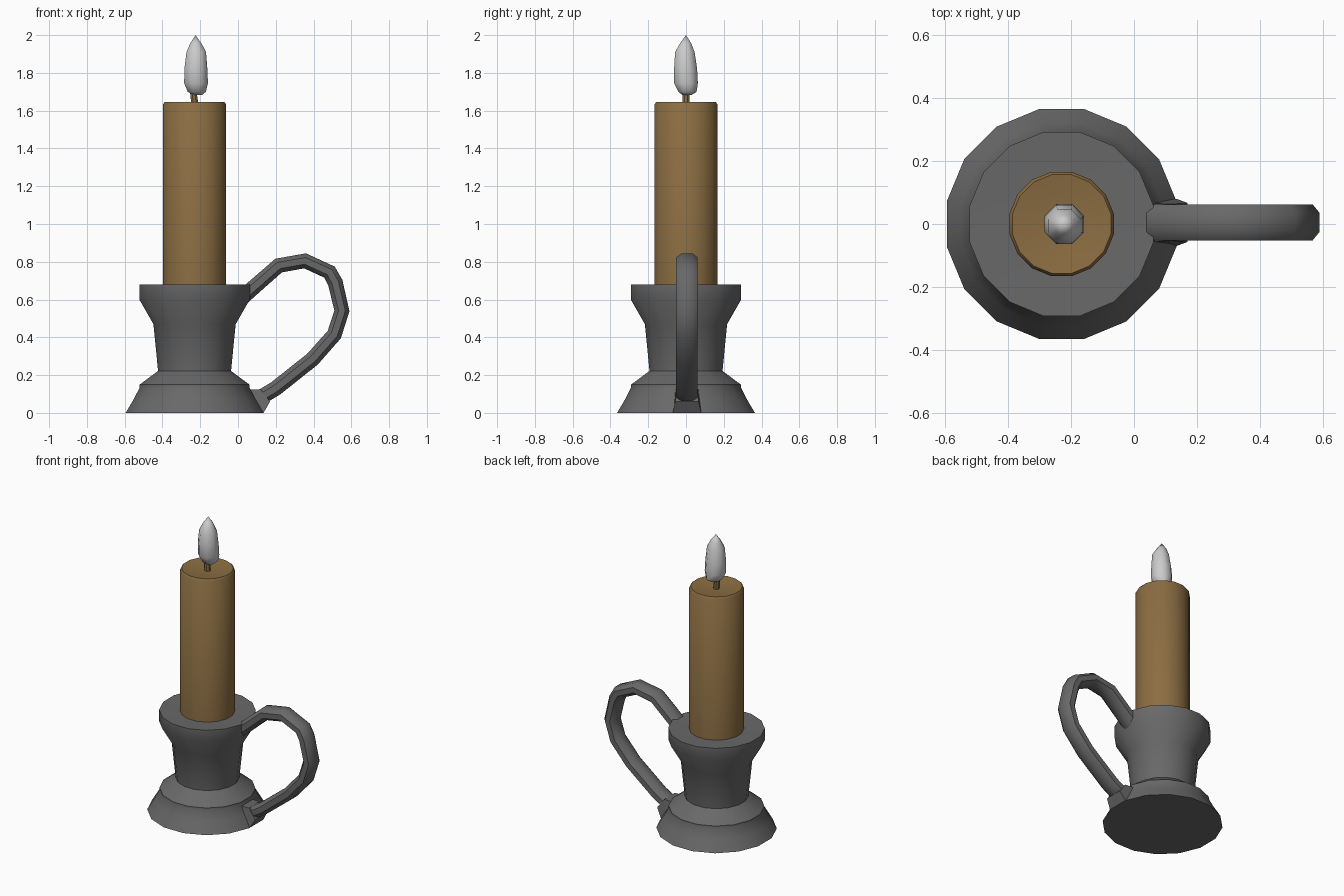
import bpy, bmesh, math
from mathutils import Vector

if "Cube" in bpy.data.objects:
    bpy.data.objects.remove(bpy.data.objects["Cube"])

AX = -0.23  # candle axis


def material(name, rgb):
    m = bpy.data.materials.new(name)
    m.diffuse_color = (*rgb, 1)
    m.use_nodes = True
    m.node_tree.nodes["Principled BSDF"].inputs["Base Color"].default_value = m.diffuse_color
    return m


def loft(name, rings, mat, angle):
    """Skin a list of equal-length point rings and cap both ends."""
    bm = bmesh.new()
    vs = [[bm.verts.new(p) for p in r] for r in rings]
    n = len(vs[0])
    for a, b in zip(vs, vs[1:]):
        for i in range(n):
            j = (i + 1) % n
            bm.faces.new((a[i], a[j], b[j], b[i]))
    bm.faces.new(vs[0][::-1])
    bm.faces.new(vs[-1])
    bmesh.ops.remove_doubles(bm, verts=bm.verts, dist=0.0005)
    bmesh.ops.recalc_face_normals(bm, faces=bm.faces)
    me = bpy.data.meshes.new(name)
    bm.to_mesh(me)
    bm.free()
    ob = bpy.data.objects.new(name, me)
    bpy.context.collection.objects.link(ob)
    me.materials.append(mat)
    bpy.ops.object.select_all(action='DESELECT')
    ob.select_set(True)
    bpy.context.view_layer.objects.active = ob
    bpy.ops.object.shade_smooth_by_angle(angle=math.radians(angle))
    return ob


def ring(r, z, n, x=AX, y=0.0):
    return [(x + r * math.cos((i + .5) * math.tau / n),
             y + r * math.sin((i + .5) * math.tau / n), z) for i in range(n)]


iron = material("iron", (0.14, 0.14, 0.14))
wax = material("wax", (0.26, 0.155, 0.055))
glow = material("glow", (0.6, 0.6, 0.6))

# Turned holder: flared foot, narrow neck, wide cup
holder = [(.372, 0), (.327, .075), (.296, .135), (.296, .15), (.197, .222),
          (.222, .47), (.298, .60), (.298, .68), (.16, .675)]
loft("holder", [ring(r, z, 16) for r, z in holder], iron, 50)

# Candle with a softened, slightly dished top
candle = [(.169, .62), (.169, 1.635), (.16, 1.647), (.10, 1.638), (.03, 1.632)]
loft("candle", [ring(r, z, 16) for r, z in candle], wax, 40)

# Leaning wick
loft("wick", [ring(.02, 1.62, 8, -.228), ring(.02, 1.665, 8, -.232),
              ring(.017, 1.72, 8, -.24)], wax, 40)

# Flame: stacked offset rings (radius, z, x, y)
flame = [(.025, 1.682, -.215, .005), (.052, 1.70, -.218, .008),
         (.068, 1.745, -.222, .0), (.066, 1.82, -.223, -.002),
         (.056, 1.91, -.221, -.006), (.033, 1.955, -.223, -.002),
         (.0, 2.0, -.225, .0)]
loft("flame", [ring(r, z, 8, x, y) for r, z, x, y in flame], glow, 45)

# Loop handle: flattened octagon swept along a path in the xz plane
path = [Vector(p) for p in [
    (-.02, .57), (.055, .64), (.215, .78), (.355, .805), (.485, .745),
    (.515, .69), (.55, .54), (.51, .415), (.395, .285), (.2, .13),
    (.1, .07), (0, .05)]]
section = [(.057, .018), (.03, .04), (-.03, .04), (-.057, .018),
           (-.057, -.018), (-.03, -.04), (.03, -.04), (.057, -.018)]
rings = []
for i, p in enumerate(path):
    d0 = (p - path[max(i - 1, 0)]).normalized()
    d1 = (path[min(i + 1, len(path) - 1)] - p).normalized()
    t = (d0 + d1).normalized()
    nx, nz = -t.y, t.x
    rings.append([(p.x + nx * h, .005 + w, p.y + nz * h) for w, h in section])
loft("handle", rings, iron, 40)

# Flared root where the handle meets the foot
root = [(.03, .0, .075), (.135, .0, .075), (.17, .06, .062), (.12, .125, .058),
        (.03, .125, .062)]
loft("handle_root", [[(x, .005 + s * w, z) for x, z, w in root]
                     for s in (-1, 1)], iron, 40)
